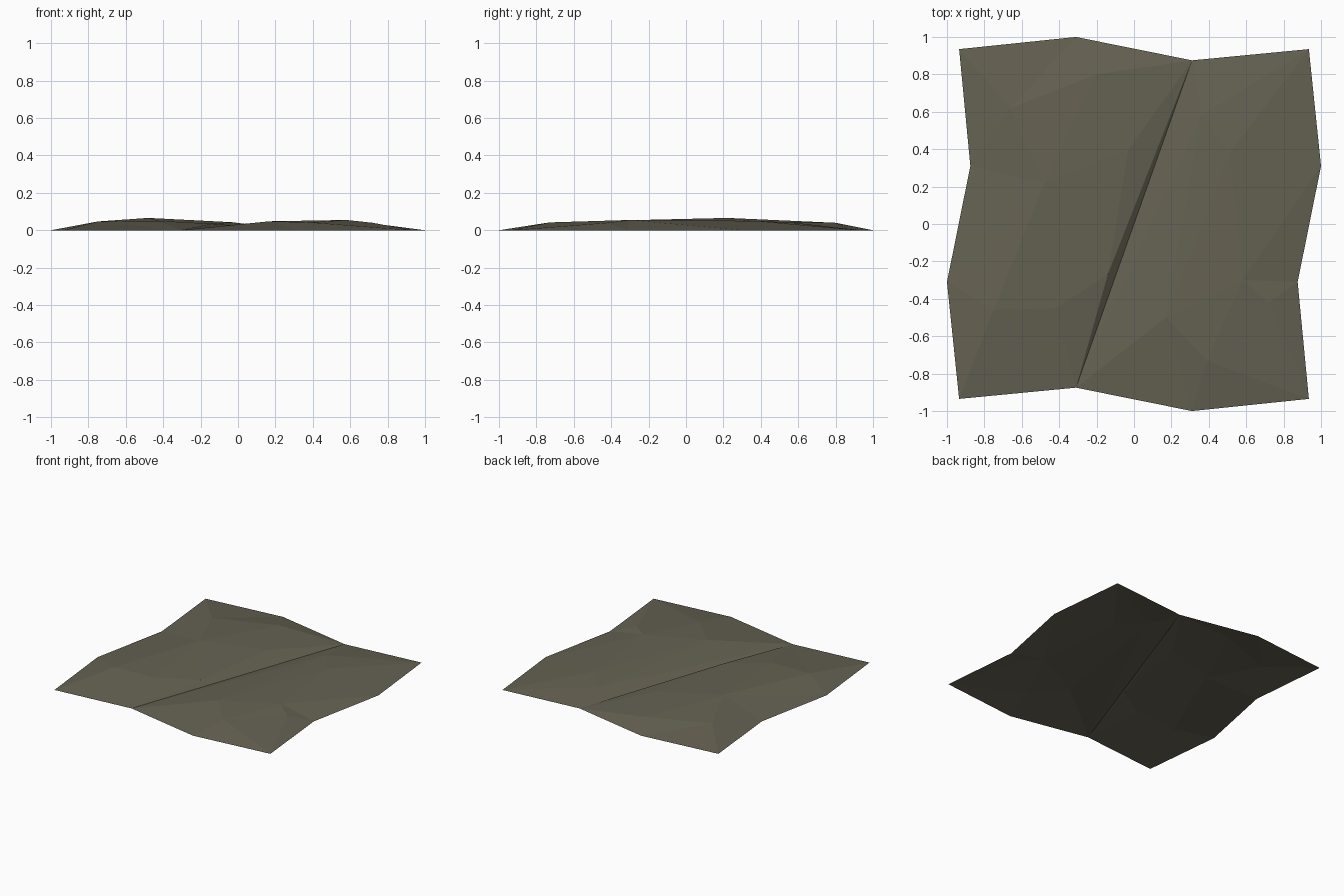
import bpy
from mathutils import Vector
from mathutils.geometry import delaunay_2d_cdt

cube = bpy.data.objects.get("Cube")
if cube:
    bpy.data.objects.remove(cube, do_unlink=True)

# Earth colour
earth = bpy.data.materials.new("dull olive earth")
earth.use_nodes = True
colour = (0.13, 0.12, 0.085, 1)
earth.diffuse_color = colour
bsdf = next(n for n in earth.node_tree.nodes if n.type == 'BSDF_PRINCIPLED')
bsdf.inputs["Base Color"].default_value = colour
bsdf.inputs["Roughness"].default_value = 0.9

# Zigzag rim: one side turned four times, all at ground level
side = [(-0.935, 0.935), (-0.31, 1.0), (0.31, 0.875)]
rim = []
for turn in range(4):
    for x, y in side:
        for _ in range(turn):
            x, y = y, -x
        rim.append((x, y, 0))

# Low crests on both sides of the diagonal valley
left_hump = [(-0.66, 0.62, 0.045), (-0.2, 0.8, 0.04), (-0.48, 0.22, 0.066),
             (-0.03, 0.4, 0.043), (-0.14, -0.27, 0.035),
             (-0.75, -0.46, 0.047), (-0.42, -0.45, 0.05)]
right_hump = [(0.36, 0.58, 0.04), (0.51, 0.38, 0.05), (0.58, -0.3, 0.055),
              (0.17, -0.5, 0.048), (0.39, -0.73, 0.042), (0.72, -0.42, 0.04)]
points = rim + left_hump + right_hump

# Triangulated sheet, with the rim and the valley kept as edges
edges = [(i, (i + 1) % len(rim)) for i in range(len(rim))] + [(2, 8)]
flat, _, faces, origin, _, _ = delaunay_2d_cdt(
    [Vector(p[:2]) for p in points], edges, [], 1, 1e-5)
verts = [(v.x, v.y, points[o[0]][2] if o else 0) for v, o in zip(flat, origin)]

mesh = bpy.data.meshes.new("ground_patch")
mesh.from_pydata(verts, [], faces)
mesh.materials.append(earth)
mesh.update()
ground = bpy.data.objects.new("ground_patch", mesh)
bpy.context.collection.objects.link(ground)
